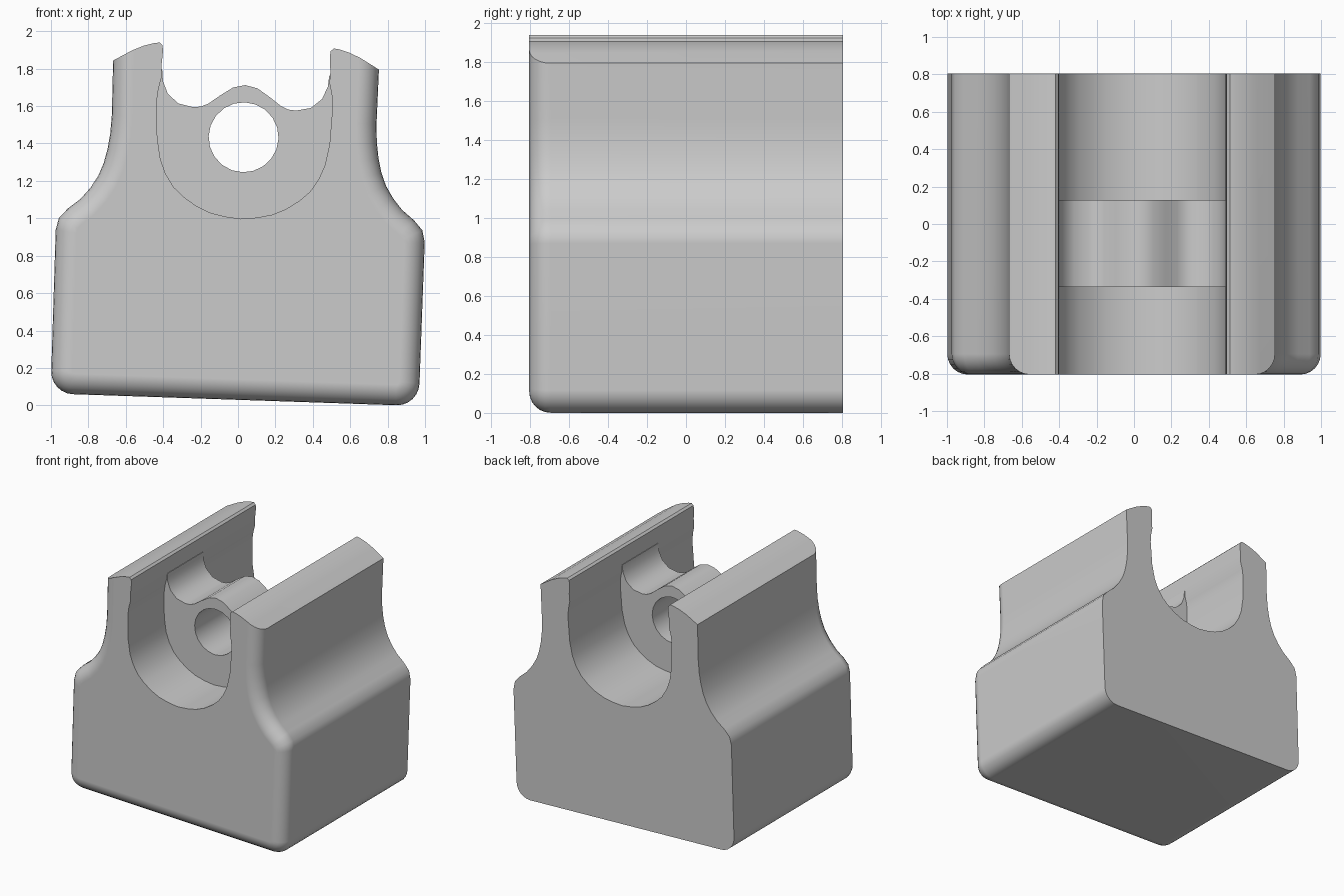
import bpy, bmesh, math
from mathutils import Vector

cube = bpy.data.objects.get("Cube")
if cube:
    bpy.data.objects.remove(cube, do_unlink=True)

TILT = math.radians(1.95)   # whole block leans slightly to the side
HALF_DEPTH = 0.805
ROUND = 0.11                # front edge rounding

grey = bpy.data.materials.new("light grey")
grey.use_nodes = True
grey.diffuse_color = (0.6, 0.6, 0.6, 1)
grey.node_tree.nodes["Principled BSDF"].inputs["Base Color"].default_value = (0.6, 0.6, 0.6, 1)


def place(x, y, z):
    c, s = math.cos(TILT), math.sin(TILT)
    return (x * c + z * s - 0.018, y, z * c - x * s + 0.03)


def mirrored(half):
    """Close a right-hand half outline with its mirror image."""
    return half + [(-x, z) for x, z in reversed(half) if x > 0]


def arc(cx, cz, r, start, end, n):
    angles = [math.radians(start + (end - start) * i / n) for i in range(n + 1)]
    return [(cx + r * math.cos(a), cz + r * math.sin(a)) for a in angles]


def inset(outline, d):
    """Move a counter-clockwise outline inwards with mitred corners."""
    pts = [Vector(p) for p in outline]
    result = []
    for i, p in enumerate(pts):
        e1 = (p - pts[i - 1]).normalized()
        e2 = (pts[(i + 1) % len(pts)] - p).normalized()
        n1, n2 = Vector((-e1.y, e1.x)), Vector((-e2.y, e2.x))
        result.append(tuple(p + (n1 + n2) * d / (1 + n1.dot(n2))))
    return result


def loft(name, rings):
    """Solid from (y, outline) sections, capped at both ends."""
    bm = bmesh.new()
    loops = [[bm.verts.new(place(x, y, z)) for x, z in outline] for y, outline in rings]
    for a, b in zip(loops, loops[1:]):
        for i in range(len(a)):
            j = (i + 1) % len(a)
            bm.faces.new((a[i], a[j], b[j], b[i]))
    bm.faces.new(loops[0])
    bm.faces.new(loops[-1][::-1])
    bmesh.ops.recalc_face_normals(bm, faces=bm.faces)
    mesh = bpy.data.meshes.new(name)
    bm.to_mesh(mesh)
    bm.free()
    mesh.materials.append(grey)
    obj = bpy.data.objects.new(name, mesh)
    bpy.context.collection.objects.link(obj)
    return obj


def activate(obj):
    bpy.ops.object.select_all(action='DESELECT')
    obj.select_set(True)
    bpy.context.view_layer.objects.active = obj


def cut(obj, cutter):
    activate(obj)
    mod = obj.modifiers.new("cut", 'BOOLEAN')
    mod.operation, mod.solver, mod.object = 'DIFFERENCE', 'EXACT', cutter
    bpy.ops.object.modifier_apply(modifier=mod.name)
    bpy.data.objects.remove(cutter, do_unlink=True)


def finish(obj):
    activate(obj)
    bpy.ops.object.shade_smooth_by_angle(angle=math.radians(30))
    obj.modifiers.new("normals", 'WEIGHTED_NORMAL').keep_sharp = True


# Block: wide base with shoulders sweeping up into the arms, rounded front rim
outer = mirrored(arc(0.865, 0.12, 0.12, -90, 0, 6) + [
    (0.987, 0.875), (0.972, 0.94), (0.925, 0.992), (0.86, 1.045), (0.81, 1.105),
    (0.77, 1.17), (0.743, 1.24), (0.725, 1.315), (0.713, 1.4), (0.708, 1.5),
    (0.711, 1.79), (0.711, 2.3)])
rings = []
for k in range(7):
    t = math.radians(15 * k)
    rings.append((-HALF_DEPTH + ROUND * (1 - math.sin(t)), inset(outer, ROUND * (1 - math.cos(t)))))
rings = rings[::-1] + [] if rings[0][0] < rings[-1][0] else rings
rings = [(HALF_DEPTH, outer)] + rings
block = loft("block", rings)

# Trough and sloping arm tops, removed in one cut
trough = mirrored([
    (0, 0.968), (0.085, 0.977), (0.165, 0.995), (0.24, 1.028), (0.31, 1.075),
    (0.365, 1.125), (0.41, 1.195), (0.44, 1.27), (0.461, 1.385), (0.47, 1.585),
    (0.463, 1.65), (0.449, 1.71), (0.452, 1.77), (0.446, 1.85), (0.45, 1.88),
    (0.466, 1.895), (0.495, 1.891), (0.55, 1.875), (0.61, 1.849), (0.711, 1.79),
    (0.9, 1.68), (0.9, 2.6)])
cut(block, loft("trough_cutter", [(-1.2, trough), (1.2, trough)]))
finish(block)

# Cross wall inside the trough, with a wavy top and a round hole
wall = mirrored([
    (0, 0.9), (0.5, 0.9), (0.55, 1.3), (0.55, 1.75), (0.447, 1.75), (0.441, 1.69),
    (0.413, 1.623), (0.355, 1.573), (0.275, 1.556), (0.235, 1.56), (0.195, 1.577),
    (0.133, 1.623), (0.065, 1.668), (0, 1.683)])
cross_wall = loft("cross_wall", [(-0.337, wall), (0.128, wall)])
hole = arc(0, 1.404, 0.187, 0, 342, 19)
cut(cross_wall, loft("hole_cutter", [(-0.6, hole), (0.6, hole)]))
finish(cross_wall)
